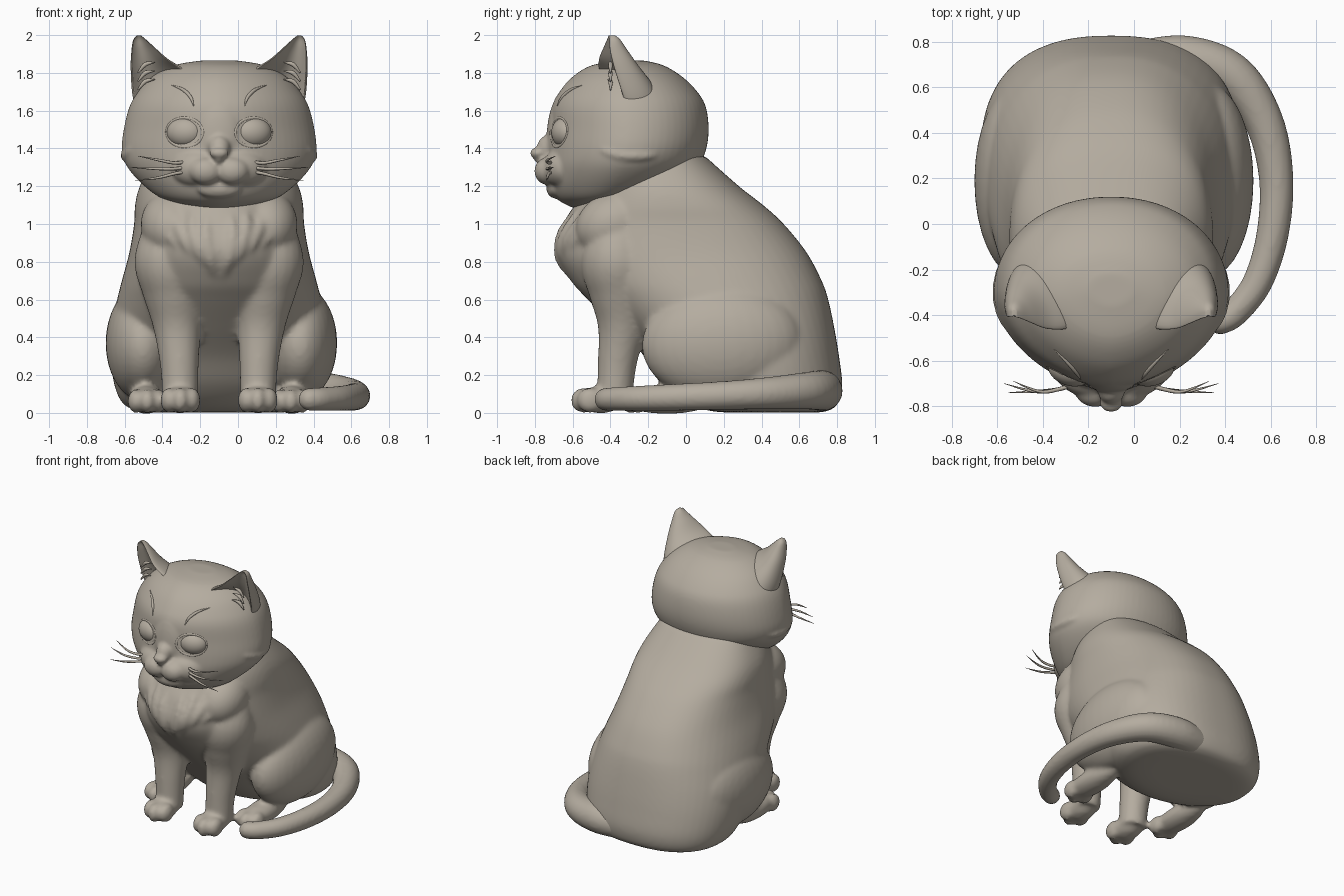
import bpy, bmesh, math
from mathutils import Vector, Matrix
from mathutils.bvhtree import BVHTree

if "Cube" in bpy.data.objects:
    bpy.data.objects.remove(bpy.data.objects["Cube"])

MID = -0.10   # the cat's own symmetry plane; the tail makes it sit off-centre
clay = bpy.data.materials.new("warm grey clay")
clay.diffuse_color = (0.46, 0.415, 0.35, 1)
clay.use_nodes = True
clay.node_tree.nodes["Principled BSDF"].inputs["Base Color"].default_value = clay.diffuse_color


# ---------- helpers ----------
def spline(pts, n=6):
    """Catmull-Rom resample of equal-length tuples."""
    pts = [Vector(p) for p in pts]
    out = []
    for i in range(len(pts) - 1):
        a, b, c, d = pts[max(i - 1, 0)], pts[i], pts[i + 1], pts[min(i + 2, len(pts) - 1)]
        for k in range(n):
            t = k / n
            out.append(0.5 * (2 * b + (c - a) * t + (2 * a - 5 * b + 4 * c - d) * t * t
                              + (3 * b - a - 3 * c + d) * t ** 3))
    return out + [pts[-1]]


def loft(bm, rings):
    vs = [[bm.verts.new(p) for p in r] for r in rings]
    n = len(vs[0])
    for a, b in zip(vs, vs[1:]):
        for i in range(n):
            bm.faces.new((a[i], a[(i + 1) % n], b[(i + 1) % n], b[i]))
    bm.faces.new(vs[0][::-1])
    bm.faces.new(vs[-1])


def stack(bm, table, pf, pb, n=64):
    """Loft of flat rings (z, front y, back y, half width), superellipse powers front/back."""
    rings = []
    for z, yf, yb, hw in spline(table, 5):
        yc = (yf + yb) / 2
        ring = []
        for i in range(n):
            a = 2 * math.pi * i / n
            c, s = math.cos(a), math.sin(a)
            p = pf if s < 0 else pb
            k = (abs(c) ** p + abs(s) ** p) ** (-1 / p)
            ring.append((hw * c * k, yc + (yb - yf) / 2 * s * k, z))
        rings.append(ring)
    loft(bm, rings)


def tube(bm, pts, n=16, steps=6):
    """Round tube through (x, y, z, radius) points."""
    pts = spline(pts, steps)
    rings, side = [], None
    for i, p in enumerate(pts):
        t = (pts[min(i + 1, len(pts) - 1)].xyz - pts[max(i - 1, 0)].xyz).normalized()
        side = t.orthogonal() if side is None else side - t * side.dot(t)
        side.normalize()
        up = t.cross(side)
        r = max(p[3], 0.001)
        rings.append([p.xyz + r * (math.cos(2 * math.pi * k / n) * side
                                   + math.sin(2 * math.pi * k / n) * up) for k in range(n)])
    loft(bm, rings)


def ball(bm, c, r, rot=0, axis='X'):
    m = Matrix.Translation(c) @ Matrix.Rotation(rot, 4, axis) @ Matrix.Diagonal((*r, 1))
    bmesh.ops.create_uvsphere(bm, u_segments=32, v_segments=20, radius=1, matrix=m)


def finder(bm):
    """Returns a function giving the front surface y at x, z."""
    tree = BVHTree.FromBMesh(bm)

    def find(x, z):
        hit = tree.ray_cast(Vector((x, -3, z)), Vector((0, 1, 0)))[0]
        return hit.y if hit else -0.4
    return find


def finish(bm, name, voxel=0, smooth=4, x=MID):
    bmesh.ops.recalc_face_normals(bm, faces=bm.faces)
    for f in bm.faces:
        f.smooth = True
    me = bpy.data.meshes.new(name)
    bm.to_mesh(me)
    bm.free()
    me.materials.append(clay)
    ob = bpy.data.objects.new(name, me)
    ob.location.x = x
    bpy.context.collection.objects.link(ob)
    if voxel:
        r = ob.modifiers.new("blend", 'REMESH')
        r.mode, r.voxel_size, r.use_smooth_shade = 'VOXEL', voxel, True
        s = ob.modifiers.new("soften", 'SMOOTH')
        s.factor, s.iterations = 0.5, smooth
    return ob


# ---------- body with legs, haunches, paws and chest ruff ----------
bm = bmesh.new()
stack(bm, [(.002, .22, .70, .32), (.012, .12, .755, .43), (.05, .02, .805, .51), (.15, -.10, .827, .555),
           (.30, -.22, .81, .575), (.45, -.37, .785, .57), (.60, -.52, .753, .54),
           (.70, -.61, .718, .515), (.85, -.69, .638, .475), (1.0, -.65, .517, .45),
           (1.1, -.59, .408, .445), (1.2, -.52, .28, .42), (1.36, -.42, .10, .34)], 1.95, 2.4)
chest = finder(bm)
for s in (-1, 1):
    # haunch
    ball(bm, (s * .415 + .012, .19, .37), (.198, .425, .305), 0.06)
    # front leg
    tube(bm, [(s * .27, -.32, 1.0, .13), (s * .255, -.36, .82, .195), (s * .235, -.345, .64, .17),
              (s * .222, -.34, .46, .128), (s * .21, -.365, .25, .102), (s * .205, -.38, .05, .094)], 24)
    # front paw and hind foot, each with three toes
    ball(bm, (s * .205, -.45, .07), (.095, .12, .072))
    ball(bm, (s * .385, -.10, .07), (.095, .25, .075))
    for d, f in ((-.06, .035), (0, 0), (.06, .035)):
        ball(bm, (s * .205 + d, -.542 + f, .067), (.046, .07, .068))
        ball(bm, (s * .38 + d, -.29 + f, .062), (.044, .07, .064))
    # side of the ruff
    ball(bm, (s * .25, -.38, 1.0), (.165, .21, .17), 0.4)
    # V-shaped fur tufts
    for x0, z0, x1, z1 in ((.06, 1.06, .01, .68), (.14, 1.08, .055, .74),
                           (.22, 1.08, .11, .79), (.30, 1.08, .18, .83), (.36, 1.06, .26, .86)):
        path = []
        for t, bend, r in ((0, 0, .012), (.3, .025, .036), (.65, .02, .032), (1, 0, .004)):
            x, z = s * (x0 + (x1 - x0) * t + bend), z0 + (z1 - z0) * t
            path.append((x, chest(x, z) + .012, z, r))
        tube(bm, path, 10)
finish(bm, "body_and_legs", .015, 8)

# ---------- head with muzzle and cheeks ----------
bm = bmesh.new()
stack(bm, [(1.085, -.60, -.42, .12), (1.13, -.68, -.22, .29), (1.20, -.72, -.06, .395),
           (1.30, -.735, .06, .485), (1.39, -.73, .105, .515), (1.50, -.72, .12, .505),
           (1.62, -.71, .105, .475), (1.70, -.67, .06, .43), (1.78, -.60, -.02, .355),
           (1.84, -.50, -.12, .24), (1.865, -.36, -.22, .10)], 1.75, 2.1)
# nose bridge, nose, chin
ball(bm, (0, -.68, 1.47), (.12, .058, .2), -0.05)
ball(bm, (0, -.73, 1.40), (.06, .06, .07))
ball(bm, (0, -.785, 1.375), (.052, .042, .03))
ball(bm, (0, -.775, 1.35), (.025, .035, .03))
ball(bm, (0, -.69, 1.19), (.12, .05, .055))
for s in (-1, 1):
    ball(bm, (s * .07, -.735, 1.28), (.088, .068, .072))
    ball(bm, (s * .125, -.67, 1.295), (.14, .085, .095), s * .4, 'Z')
    # cheek fur ridge
    tube(bm, [(s * .32, -.50, 1.46, .01), (s * .43, -.45, 1.40, .034), (s * .485, -.34, 1.365, .034),
              (s * .475, -.2, 1.365, .028), (s * .39, -.06, 1.40, .01)], 12)
face = finder(bm)
finish(bm, "head", .0115, 6)

# ---------- ears: crescent sections (outer point, inner point, bulge) ----------
bm = bmesh.new()
for s in (-1, 1):
    rings = []
    for v in spline([(.41, -.27, 1.52, .08, -.41, 1.70, .20), (.458, -.31, 1.66, .17, -.45, 1.81, .20),
                     (.47, -.36, 1.82, .27, -.45, 1.875, .14), (.465, -.385, 1.92, .345, -.42, 1.94, .08),
                     (.455, -.39, 1.975, .39, -.40, 1.98, .04), (.435, -.39, 1.999, .415, -.393, 1.999, .01)], 5):
        p, q, b = Vector(v[0:3]), Vector(v[3:6]), v[6]
        ring = []
        for k in range(13):
            a = math.pi * k / 12
            ring.append(p.lerp(q, (1 - math.cos(a)) / 2) + Vector((0, b * math.sin(a) + .006, 0)))
        for k in range(12, -1, -1):
            a = math.pi * k / 12
            ring.append(p.lerp(q, .04 + .92 * (1 - math.cos(a)) / 2)
                        + Vector((0, b * .55 * math.sin(a) ** 2 - .018, 0)))
        rings.append([(s * c.x, c.y, c.z) for c in ring])
    loft(bm, rings)
ear_face = finder(bm)
finish(bm, "ears").modifiers.new("round", 'SUBSURF').levels = 1

# ---------- eyes, brows, whiskers, ear fluff ----------
eyes, lids, brows, whiskers, fluff = [bmesh.new() for _ in range(5)]
for s in (-1, 1):
    ball(eyes, (s * .18, -.64, 1.485), (.1, .07, .08), s * .3, 'Z')
    path = []
    for k in range(13):
        a = 2 * math.pi * k / 12
        x, z = s * (.18 + .096 * math.cos(a)), 1.485 + .077 * math.sin(a)
        path.append((x, face(x, z) + .008, z, .010))
    tube(lids, path, 10, 3)
    # brow strokes
    path = []
    for x, z, r in ((.25, 1.735, .002), (.19, 1.71, .009), (.15, 1.67, .009), (.135, 1.625, .002)):
        path.append((s * x, face(s * x, z), z, r))
    tube(brows, path, 8)
    # whiskers
    for z0, z1, x1, y1 in ((1.335, 1.36, .43, -.69), (1.305, 1.30, .47, -.70), (1.28, 1.23, .45, -.74)):
        tube(whiskers, [(s * .15, -.70, z0, .009), (s * .23, -.725, z0 - .012, .009),
                        (s * (x1 + .2) / 2, -.735, (z0 + z1) / 2 - .01, .007),
                        (s * x1, y1, z1, .001)], 8)
    # strands inside the ear
    for k in range(3):
        z = 1.74 + .045 * k
        path = []
        for x, dz, r in ((.43, -.03, .004), (.39, .015, .012), (.34, .025, .002)):
            x *= s
            path.append((x, min(face(x, z + dz), ear_face(x, z + dz)), z + dz, r))
        tube(fluff, path, 8)
for b, name in ((eyes, "eyes"), (lids, "eyelids"), (brows, "brow_strokes"),
                (whiskers, "whiskers"), (fluff, "ear_fluff")):
    finish(b, name)

# ---------- tail curled around the right side ----------
bm = bmesh.new()
tube(bm, [(.0, .70, .11, .10), (.22, .72, .118, .108), (.43, .65, .118, .10), (.57, .45, .105, .086),
          (.624, .2, .092, .076), (.607, -.05, .083, .071), (.54, -.26, .077, .066),
          (.44, -.39, .073, .062), (.38, -.425, .072, .06)], 24)
ball(bm, (.38, -.425, .072), (.06, .06, .06))
finish(bm, "tail", .015, 3, x=0)
